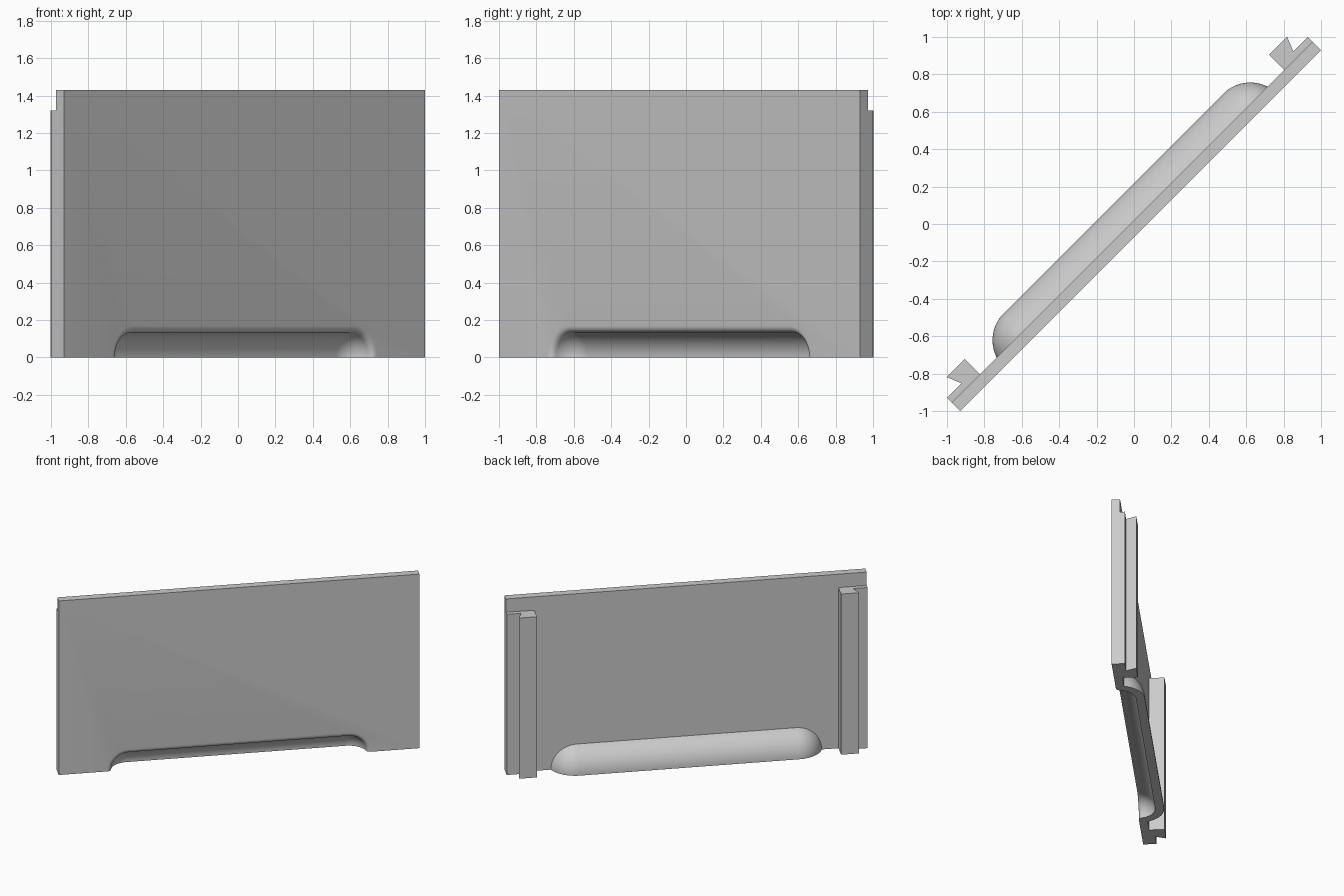
import bpy, bmesh, math
from math import sin, cos, pi

cube = bpy.data.objects.get("Cube")
if cube:
    bpy.data.objects.remove(cube, do_unlink=True)

grey = bpy.data.materials.new("light grey")
grey.use_nodes = True
COLOUR = (0.6, 0.6, 0.6, 1)
grey.diffuse_color = COLOUR
grey.node_tree.nodes["Principled BSDF"].inputs["Base Color"].default_value = COLOUR

HALF, HEIGHT = 1.364, 1.43      # panel half length and height
FRONT, BACK = -0.05, 0.014      # panel faces
CENTRE = 0.83                   # centre of each rounded pocket end
R_IN, R_OUT = 0.137, 0.205      # pocket inside and outside radii


def finish(bm, name):
    """Turn a bmesh into an object standing diagonally."""
    bmesh.ops.remove_doubles(bm, verts=bm.verts, dist=1e-5)
    bmesh.ops.recalc_face_normals(bm, faces=bm.faces)
    mesh = bpy.data.meshes.new(name)
    bm.to_mesh(mesh)
    bm.free()
    mesh.materials.append(grey)
    obj = bpy.data.objects.new(name, mesh)
    bpy.context.collection.objects.link(obj)
    obj.rotation_euler.z = pi / 4
    return obj


def arc(radius, y_start, y_end, steps):
    """Points (distance, depth) on a circle centred on the front face."""
    a = math.asin((y_start - FRONT) / radius)
    b = math.asin(min(1, (y_end - FRONT) / radius))
    angles = [a + (b - a) * i / steps for i in range(steps + 1)]
    return [(radius * cos(t), FRONT + radius * sin(t)) for t in angles]


# Pocket section: rounded lip, inner wall, then outer wall back to the panel
inner = arc(R_IN, -0.012, FRONT + R_IN, 12)
outer = arc(R_OUT, BACK, FRONT + R_OUT, 12)[::-1]
p0, p1, p2 = (0.17, FRONT), (0.136, FRONT), inner[0]
lip = []
for i in range(6):
    t = i / 6
    lip.append(tuple((1 - t) ** 2 * a + 2 * t * (1 - t) * b + t * t * c
                     for a, b, c in zip(p0, p1, p2)))
section = lip + inner + outer

# Panel and pocket: sweep the section over the rounded path
bm = bmesh.new()
STEPS = 14
path = [(-CENTRE, pi - pi / 2 * i / STEPS) for i in range(STEPS + 1)]
path += [(CENTRE, pi / 2 - pi / 2 * i / STEPS) for i in range(STEPS + 1)]
rows = [[bm.verts.new((c + r * cos(t), y, r * sin(t))) for r, y in section]
        for c, t in path]
for a, b in zip(rows, rows[1:]):
    for i in range(len(section) - 1):
        bm.faces.new((a[i], a[i + 1], b[i + 1], b[i])).smooth = True

# Flat panel faces around the pocket
corners = [(-HALF, 0), (-HALF, HEIGHT), (HALF, HEIGHT), (HALF, 0)]
front = [bm.verts.new((x, FRONT, z)) for x, z in corners]
back = [bm.verts.new((x, BACK, z)) for x, z in corners]
bm.faces.new(front + [row[0] for row in rows[::-1]])
bm.faces.new(back + [row[-1] for row in rows[::-1]])
for i in range(3):
    bm.faces.new((front[i], front[i + 1], back[i + 1], back[i]))
bm.faces.new([front[0]] + rows[0] + [back[0]])
bm.faces.new([front[3]] + rows[-1] + [back[3]])
panel = finish(bm, "panel_with_pocket")
bpy.context.view_layer.objects.active = panel

# Keep the rims crisp where curved walls meet flat faces
for edge_limit in [math.radians(35)]:
    panel.data.set_sharp_from_angle(angle=edge_limit)

# Undercut rails on the back, mirrored at both ends
RAIL = [(1.15, BACK), (HALF, BACK), (HALF, 0.05), (1.255, 0.05),
        (1.287, 0.13), (1.15, 0.13)]
for side, name in ((1, "left_rail"), (-1, "right_rail")):
    bm = bmesh.new()
    base = bm.faces.new([bm.verts.new((side * x, y, 0)) for x, y in RAIL])
    grown = bmesh.ops.extrude_face_region(bm, geom=[base], use_keep_orig=True)
    top = [v for v in grown["geom"] if isinstance(v, bmesh.types.BMVert)]
    bmesh.ops.translate(bm, verts=top, vec=(0, 0, 1.32))
    finish(bm, name)
